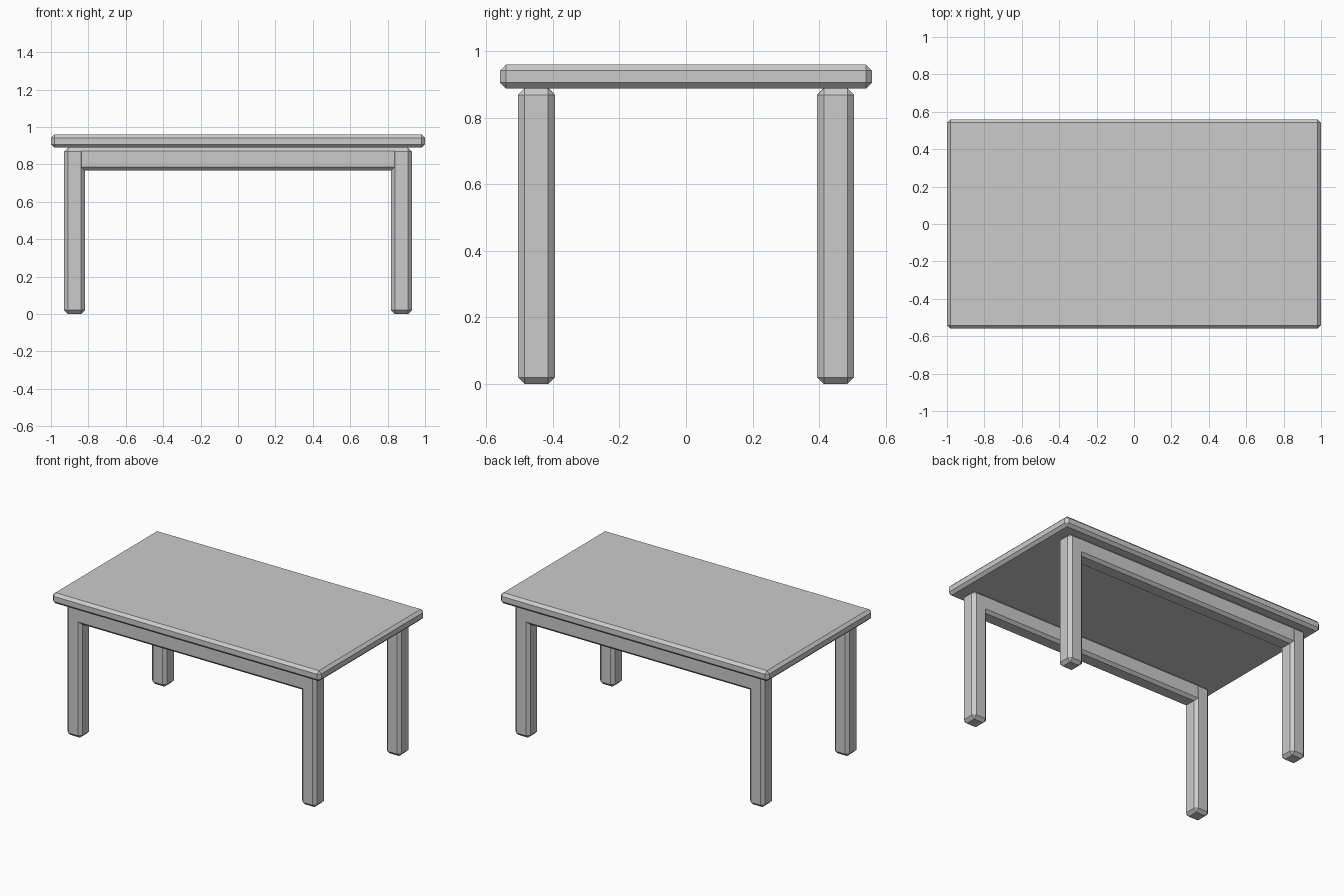
import bpy

if "Cube" in bpy.data.objects:
    bpy.data.objects.remove(bpy.data.objects["Cube"])


def block(name, center, size, bevel):
    """Flat-faced box with single-segment chamfered edges."""
    bpy.ops.mesh.primitive_cube_add(size=1, location=center)
    ob = bpy.context.object
    ob.name = name
    ob.scale = size
    bpy.ops.object.transform_apply(location=False, rotation=False, scale=True)
    mod = ob.modifiers.new("chamfer", 'BEVEL')
    mod.width = bevel
    mod.segments = 1
    mod.limit_method = 'ANGLE'
    return ob


TOP_Z = 0.96      # overall height
UNDER_Z = 0.889   # underside of the table top
LEG_X, LEG_Y, LEG_W = 0.874, 0.45, 0.111

# Table top
block("table_top", (0, 0, (TOP_Z + UNDER_Z) / 2),
      (2.0, 1.12, TOP_Z - UNDER_Z), 0.018)

for side, sy in (("front", -1), ("back", 1)):
    # Legs
    for hand, sx in (("left", -1), ("right", 1)):
        block(f"{side}_{hand}_leg", (sx * LEG_X, sy * LEG_Y, UNDER_Z / 2),
              (LEG_W, LEG_W, UNDER_Z), 0.02)
    # Long apron rail, nearly flush with the legs
    block(f"{side}_apron", (0, sy * LEG_Y, (UNDER_Z + 0.768) / 2),
          (1.74, 0.109, UNDER_Z - 0.768), 0.018)
